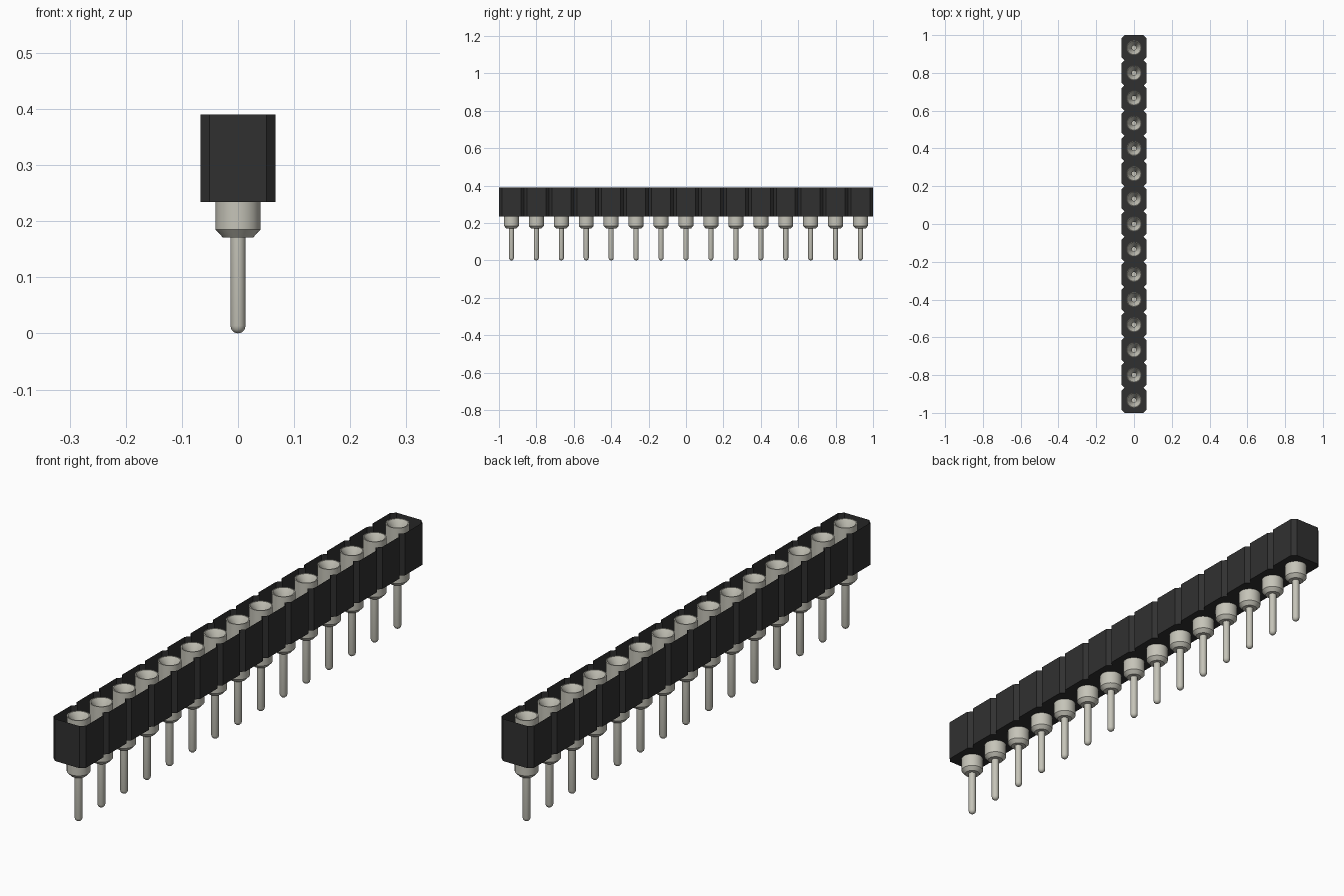
import bpy, bmesh, math

cube = bpy.data.objects.get("Cube")
if cube:
    bpy.data.objects.remove(cube, do_unlink=True)

COUNT = 15
PITCH = 2 / COUNT
HALF = PITCH / 2
CHAMFER = 0.016
BASE_Z, TOP_Z = 0.234, 0.39
SIDES = 24


def material(name, color):
    m = bpy.data.materials.new(name)
    m.use_nodes = True
    m.diffuse_color = (*color, 1)
    m.node_tree.nodes["Principled BSDF"].inputs["Base Color"].default_value = (*color, 1)
    return m


def make_object(name, bm, mat):
    bmesh.ops.recalc_face_normals(bm, faces=bm.faces)
    mesh = bpy.data.meshes.new(name)
    bm.to_mesh(mesh)
    bm.free()
    mesh.materials.append(mat)
    obj = bpy.data.objects.new(name, mesh)
    bpy.context.collection.objects.link(obj)
    return obj


black = material("black plastic", (0.03, 0.03, 0.03))
metal = material("pin metal", (0.56, 0.55, 0.48))
centres = [(i - (COUNT - 1) / 2) * PITCH for i in range(COUNT)]

# Housing: open-topped tray with a notched outline, one bay per pin
inner = HALF - CHAMFER
side = [(inner, -1)]
for y in centres:
    side += [(HALF, y - inner), (HALF, y + inner), (inner, y + HALF)]
outline = side + [(-x, -y) for x, y in side]
bm = bmesh.new()
low = [bm.verts.new((x, y, BASE_Z)) for x, y in outline]
high = [bm.verts.new((x, y, TOP_Z)) for x, y in outline]
bm.faces.new(low)
for i in range(len(outline)):
    j = (i + 1) % len(outline)
    bm.faces.new((low[i], low[j], high[j], high[i]))
make_object("housing", bm, black)

# Pin: lathed profile from the rounded tip up to the funnel socket
tip = 0.0135
profile = [(tip * math.sin(a), tip * (1 - math.cos(a)))
           for a in (math.radians(d) for d in (0, 30, 60, 90))]
profile += [(tip, 0.171), (0.027, 0.171), (0.04, 0.185), (0.04, TOP_Z),
            (0.036, TOP_Z), (0.012, 0.35), (0.012, 0.3), (0, 0.3)]
bm = bmesh.new()
verts = [bm.verts.new((r, 0, z)) for r, z in profile]
edges = [bm.edges.new(pair) for pair in zip(verts, verts[1:])]
bmesh.ops.spin(bm, geom=verts + edges, cent=(0, 0, 0), axis=(0, 0, 1),
               angle=math.tau, steps=SIDES, use_duplicate=False)
bmesh.ops.remove_doubles(bm, verts=bm.verts, dist=0.0001)
pin = make_object("pin_1", bm, metal)
bpy.ops.object.select_all(action='DESELECT')
pin.select_set(True)
bpy.context.view_layer.objects.active = pin
bpy.ops.object.shade_smooth_by_angle(angle=math.radians(35))

# Row of pins
pin.location.y = centres[0]
for n, y in enumerate(centres[1:], 2):
    copy = pin.copy()
    copy.name = f"pin_{n}"
    copy.location.y = y
    bpy.context.collection.objects.link(copy)
